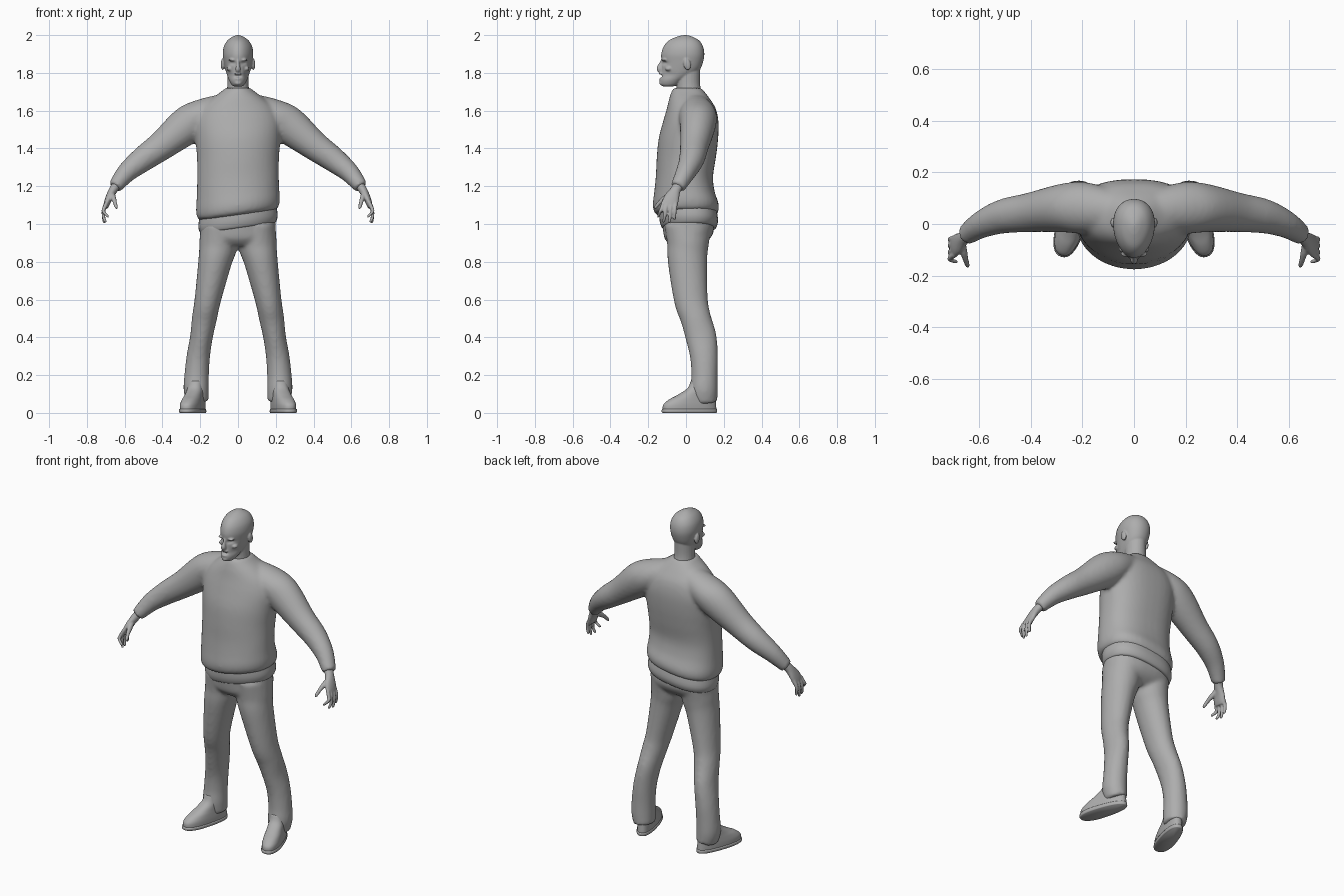
import bpy, bmesh, math
from mathutils import Vector, Matrix

grey = bpy.data.materials.new("plain_grey")
grey.diffuse_color = (0.42, 0.42, 0.42, 1)


def smooth_rows(rows, steps):
    """Catmull-Rom interpolation between rows of numbers."""
    out = []
    for i in range(len(rows) - 1):
        a, b, c, d = (rows[max(0, min(len(rows) - 1, i + k))] for k in (-1, 0, 1, 2))
        for s in range(steps):
            t = s / steps
            out.append([0.5 * (2 * q + (r - p) * t + (2 * p - 5 * q + 4 * r - w) * t * t
                               + (3 * q - p - 3 * r + w) * t ** 3)
                        for p, q, r, w in zip(a, b, c, d)])
    return out + [list(rows[-1])]


def skin(bm, rings):
    """Bridge rings of points and cap both ends."""
    loops = [[bm.verts.new(p) for p in ring] for ring in rings]
    n = len(loops[0])
    for a, b in zip(loops, loops[1:]):
        for i in range(n):
            bm.faces.new((a[i], a[(i + 1) % n], b[(i + 1) % n], b[i]))
    bm.faces.new(loops[0][::-1])
    bm.faces.new(loops[-1])


def column(bm, rows, n=40, steps=4, front=2.0, back=2.5, taper=0.0, warp=None):
    """Stack of rounded outlines; each row is z, half width, front y, back y."""
    rings = []
    for z, w, yf, yb in smooth_rows(rows, steps):
        ring = []
        for i in range(n):
            c, s = math.cos(2 * math.pi * i / n), math.sin(2 * math.pi * i / n)
            e = 2 / (front if s < 0 else back)
            sx, sy = math.copysign(abs(c) ** e, c), math.copysign(abs(s) ** e, s)
            p = Vector((w * sx * (1 + taper * sy), (yf + yb) / 2 + (yb - yf) / 2 * sy, z))
            ring.append(warp(p) if warp else p)
        rings.append(ring)
    skin(bm, rings)


def limb(bm, rows, side=1, n=24, steps=5):
    """Tube along a path; each row is x, y, z, radius across, radius along y."""
    rows = smooth_rows(rows, steps)
    pts = [Vector((r[0] * side, r[1], r[2])) for r in rows]
    rings = []
    for i, (p, r) in enumerate(zip(pts, rows)):
        t = (pts[min(i + 1, len(pts) - 1)] - pts[max(i - 1, 0)]).normalized()
        u = Vector((0, 1, 0))
        u = (u - t * u.dot(t)).normalized()
        v = t.cross(u)
        rings.append([p + v * r[3] * math.cos(2 * math.pi * k / n)
                      + u * r[4] * math.sin(2 * math.pi * k / n) for k in range(n)])
    skin(bm, rings)


def ball(bm, loc, size, tilt=0.0):
    m = Matrix.Translation(loc) @ Matrix.Rotation(tilt, 4, 'X') @ Matrix.Diagonal((*size, 1))
    bmesh.ops.create_uvsphere(bm, u_segments=20, v_segments=12, radius=1, matrix=m)


def finish(name, bm, voxel=0.0, relax=0):
    bmesh.ops.recalc_face_normals(bm, faces=bm.faces)
    for f in bm.faces:
        f.smooth = True
    me = bpy.data.meshes.new(name)
    bm.to_mesh(me)
    bm.free()
    me.materials.append(grey)
    ob = bpy.data.objects.new(name, me)
    bpy.context.collection.objects.link(ob)
    if voxel:
        m = ob.modifiers.new("blend", 'REMESH')
        m.mode, m.voxel_size, m.use_smooth_shade = 'VOXEL', voxel, True
    if relax:
        m = ob.modifiers.new("relax", 'SMOOTH')
        m.factor, m.iterations = 0.5, relax
    return ob


def hem_tilt(p):
    """Slanted waist: the hem rides up towards +x."""
    k = max(0, min(1, (1.3 - p.z) / 0.2))
    return Vector((p.x, p.y, p.z + 0.14 * p.x * k))


# Sweater: torso and both sleeves blended together
bm = bmesh.new()
column(bm, [(1.048, .196, -.145, .15), (1.06, .214, -.166, .168), (1.10, .222, -.176, .174),
            (1.17, .218, -.168, .152), (1.25, .216, -.16, .143), (1.35, .217, -.155, .158),
            (1.45, .225, -.145, .17), (1.54, .228, -.122, .172), (1.61, .2, -.102, .158),
            (1.66, .145, -.09, .128), (1.70, .09, -.077, .098), (1.72, .066, -.066, .08)],
       warp=hem_tilt)
for s in (1, -1):
    limb(bm, [(.08, .05, 1.62, .07, .08), (.19, .062, 1.572, .09, .1), (.27, .062, 1.522, .1, .095),
              (.40, .045, 1.418, .079, .077), (.505, .03, 1.342, .067, .067),
              (.59, -.002, 1.272, .053, .053), (.652, -.044, 1.195, .038, .04)], s)
finish("sweater", bm, 0.011, 6)

# Undershirt hem below the sweater
bm = bmesh.new()
column(bm, [(.978, .19, -.118, .145), (.985, .202, -.13, .16), (1.02, .21, -.14, .17),
            (1.08, .2, -.14, .16)], warp=hem_tilt)
finish("shirt_hem", bm)

# Trousers: hips and legs blended together
bm = bmesh.new()
column(bm, [(.885, .16, -.08, .08), (.92, .196, -.112, .125), (.97, .2, -.122, .148),
            (1.05, .195, -.13, .14)])
for s in (1, -1):
    limb(bm, [(.098, .012, .99, .1, .125), (.104, .01, .89, .102, .11), (.122, .008, .8, .089, .104),
              (.16, .026, .6, .07, .09), (.178, .052, .5, .066, .081), (.194, .08, .4, .06, .082),
              (.21, .095, .3, .062, .074), (.219, .098, .2, .065, .07), (.221, .095, .12, .067, .073),
              (.212, .1, .055, .058, .066)], s)
finish("trousers", bm, 0.011, 5)

# Shoes: toes turned outwards, with a slightly wider sole
for s, word in ((1, "left"), (-1, "right")):
    turn = Matrix.Rotation(0.3 * s, 3, 'Z')
    place = lambda p: turn @ p + Vector((.212 * s, .1, 0))
    bm = bmesh.new()
    column(bm, [(.018, .05, -.232, .062), (.045, .05, -.228, .06), (.072, .047, -.195, .058),
                (.095, .044, -.15, .056), (.13, .042, -.095, .054), (.17, .04, -.075, .05)],
           taper=-.12, front=2.3, warp=place)
    finish(word + "_shoe", bm)
    bm = bmesh.new()
    column(bm, [(0, .05, -.232, .063), (.006, .054, -.238, .066), (.02, .053, -.236, .065)],
           taper=-.12, front=2.3, steps=2, warp=place)
    finish(word + "_sole", bm)

# Hands: palm, four fingers and thumb
for s, word in ((1, "left"), (-1, "right")):
    bm = bmesh.new()
    limb(bm, [(.64, -.036, 1.212, .024, .028), (.662, -.056, 1.178, .023, .028),
              (.682, -.075, 1.14, .019, .04), (.695, -.087, 1.105, .016, .043),
              (.7, -.09, 1.085, .011, .037)], s)
    for y0, y1, x1, tip in ((-.122, -.146, .69, 1.035), (-.101, -.119, .702, 1.008),
                            (-.078, -.089, .708, 1.005), (-.057, -.061, .708, 1.022)):
        limb(bm, [(.694, y0 + .003, 1.115, .011, .011), (.71, (y0 * 2 + y1) / 3, 1.08, .0105, .0105),
                  (.712, (y0 + y1 * 2) / 3, tip + .03, .009, .009), (x1, y1, tip + .006, .0075, .0075),
                  (x1 - .003, y1, tip, .004, .004)], s, 12, 4)
    limb(bm, [(.668, -.065, 1.165, .014, .014), (.66, -.105, 1.14, .014, .016),
              (.652, -.138, 1.115, .011, .011), (.645, -.16, 1.09, .009, .009),
              (.644, -.166, 1.08, .004, .004)], s, 12, 4)
    finish(word + "_hand", bm, 0.005, 2)

# Head with neck, ears and nose, then sculpted face relief
bm = bmesh.new()
column(bm, [(1.728, .022, -.12, -.07), (1.738, .034, -.136, -.04), (1.76, .046, -.14, -.01),
            (1.79, .058, -.134, .045), (1.82, .067, -.13, .075), (1.86, .075, -.13, .091),
            (1.90, .08, -.131, .097), (1.94, .074, -.118, .09), (1.972, .055, -.09, .069),
            (1.992, .028, -.046, .033), (2.0, .006, -.012, .004)],
       n=64, steps=6, back=2.1, taper=.13)
limb(bm, [(0, .02, 1.64, .07, .08), (0, .015, 1.70, .06, .066), (0, .012, 1.75, .056, .062),
          (0, .01, 1.82, .056, .066)])
limb(bm, [(0, -.122, 1.868, .008, .01), (0, -.133, 1.845, .009, .013), (0, -.14, 1.822, .014, .016),
          (0, -.134, 1.808, .012, .012)], n=16)
for s in (1, -1):
    ball(bm, (.081 * s, .006, 1.845), (.01, .019, .032), .2)
    ball(bm, (.03 * s, -.116, 1.868), (.022, .013, .007))   # brow ridge
    ball(bm, (.043 * s, -.092, 1.822), (.017, .02, .013))   # cheekbone
# lips above and below the open mouth, and chin
ball(bm, (0, -.133, 1.795), (.02, .012, .005))
ball(bm, (0, -.133, 1.769), (.017, .011, .005))
ball(bm, (0, -.127, 1.746), (.02, .015, .012))
head = finish("head", bm, 0.0045, 3)

# Dents: eye sockets, mouth and hollow cheeks as x, z, x radius, z radius, depth
dents = [(.029, 1.852, .017, .009, .013), (0, 1.782, .017, .007, .014), (.046, 1.79, .016, .018, .008)]
for v in head.data.vertices:
    if v.co.y < -.05:
        v.co.y += sum(d * math.exp(-((abs(v.co.x) - x) / a) ** 2 - ((v.co.z - z) / b) ** 2)
                      for x, z, a, b, d in dents)
